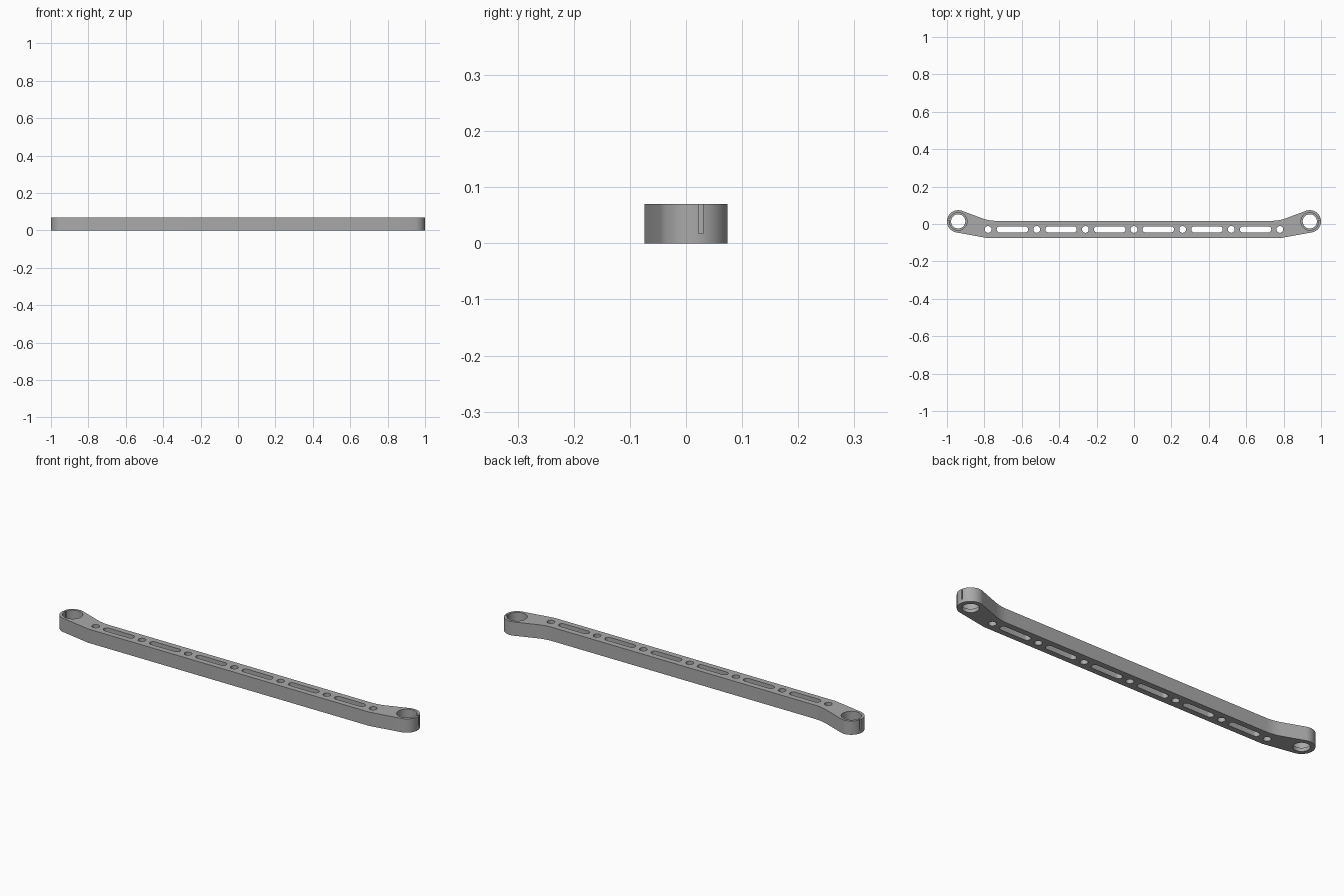
import bpy, bmesh
from math import pi, sin, cos, acos, atan2, hypot, radians
from mathutils import Vector

cube = bpy.data.objects.get("Cube")
if cube:
    bpy.data.objects.remove(cube, do_unlink=True)

HEIGHT, FLOOR = 0.07, 0.018          # bar thickness, floor of the end sockets
END_X, END_Y, END_R = 0.94, 0.014, 0.06
SLOT_Y = -0.029

grey = bpy.data.materials.new("plain grey")
grey.use_nodes = True
grey.diffuse_color = (0.4, 0.4, 0.4, 1)
grey.node_tree.nodes["Principled BSDF"].inputs["Base Color"].default_value = (0.4, 0.4, 0.4, 1)


def prism(name, points, z0, z1):
    """Extrude a flat outline from z0 to z1."""
    bm = bmesh.new()
    face = bm.faces.new([bm.verts.new((p[0], p[1], z0)) for p in points])
    moved = bmesh.ops.extrude_face_region(bm, geom=[face])["geom"]
    bmesh.ops.translate(bm, vec=(0, 0, z1 - z0),
                        verts=[v for v in moved if isinstance(v, bmesh.types.BMVert)])
    bmesh.ops.recalc_face_normals(bm, faces=bm.faces)
    mesh = bpy.data.meshes.new(name)
    bm.to_mesh(mesh)
    bm.free()
    obj = bpy.data.objects.new(name, mesh)
    bpy.context.collection.objects.link(obj)
    mesh.materials.append(grey)
    return obj


def arc(x, y, r, a0, a1, n):
    return [Vector((x + r * cos(a0 + (a1 - a0) * i / n),
                    y + r * sin(a0 + (a1 - a0) * i / n))) for i in range(n + 1)]


def capsule(x, y, length, r):
    d = length / 2 - r
    return arc(x + d, y, r, -pi / 2, pi / 2, 12) + arc(x - d, y, r, pi / 2, 3 * pi / 2, 12)


def circle(x, y, r, n=48):
    return arc(x, y, r, 0, 2 * pi, n)[:-1]


def tangent_angle(p, side):
    """Angle on the end circle where the line from p touches it."""
    dx, dy = p[0] - END_X, p[1] - END_Y
    return atan2(dy, dx) + side * acos(END_R / hypot(dx, dy))


def rounded(a, corner, b, n=8):
    return [a * (1 - t) ** 2 + corner * 2 * t * (1 - t) + b * t * t
            for t in (i / n for i in range(n + 1))]


# Bar outline: straight middle, flaring tangentially into round ends
low, high = Vector((0.79, -0.074)), Vector((0.775, 0.017))
a0 = tangent_angle(low, 1)
a1 = tangent_angle(high, -1)
a0 = (a0 + pi) % (2 * pi) - pi
a1 = a1 % (2 * pi)
end = arc(END_X, END_Y, END_R, a0, a1, 40)
shift = 0.04
half = [low] + end + rounded(high + (end[-1] - high).normalized() * shift,
                             high, high - Vector((shift, 0)))
outline = half + [Vector((-p.x, p.y)) for p in reversed(half)]
bar = prism("link_bar", outline, 0, HEIGHT)

# Cutters: lightening holes and slots, end sockets and their clamp slits
cutters = []
for i in range(-3, 4):
    cutters.append(prism("hole_cutter", circle(i * 0.26, SLOT_Y, 0.018, 32), -0.1, 0.2))
for i in range(6):
    cutters.append(prism("slot_cutter", capsule((i - 2.5) * 0.26, SLOT_Y, 0.168, 0.0165), -0.1, 0.2))
for s in (-1, 1):
    cutters.append(prism("bore_cutter", circle(s * END_X, END_Y, 0.038), -0.1, 0.2))
    cutters.append(prism("socket_cutter", circle(s * END_X, END_Y, 0.047), FLOOR, 0.2))
    slit = [(s * 0.97, 0.022), (s * 1.1, 0.022), (s * 1.1, 0.030), (s * 0.97, 0.030)]
    cutters.append(prism("slit_cutter", slit, FLOOR, 0.2))

for c in cutters:
    c.hide_render = True
    mod = bar.modifiers.new("cut", "BOOLEAN")
    mod.operation, mod.solver, mod.object = "DIFFERENCE", "EXACT", c

# Bake the cuts and discard the cutters
bpy.ops.object.select_all(action="DESELECT")
bpy.context.view_layer.objects.active = bar
bar.select_set(True)
for mod in list(bar.modifiers):
    bpy.ops.object.modifier_apply(modifier=mod.name)
for c in cutters:
    bpy.data.objects.remove(c, do_unlink=True)
bpy.ops.object.shade_smooth_by_angle(angle=radians(30))
